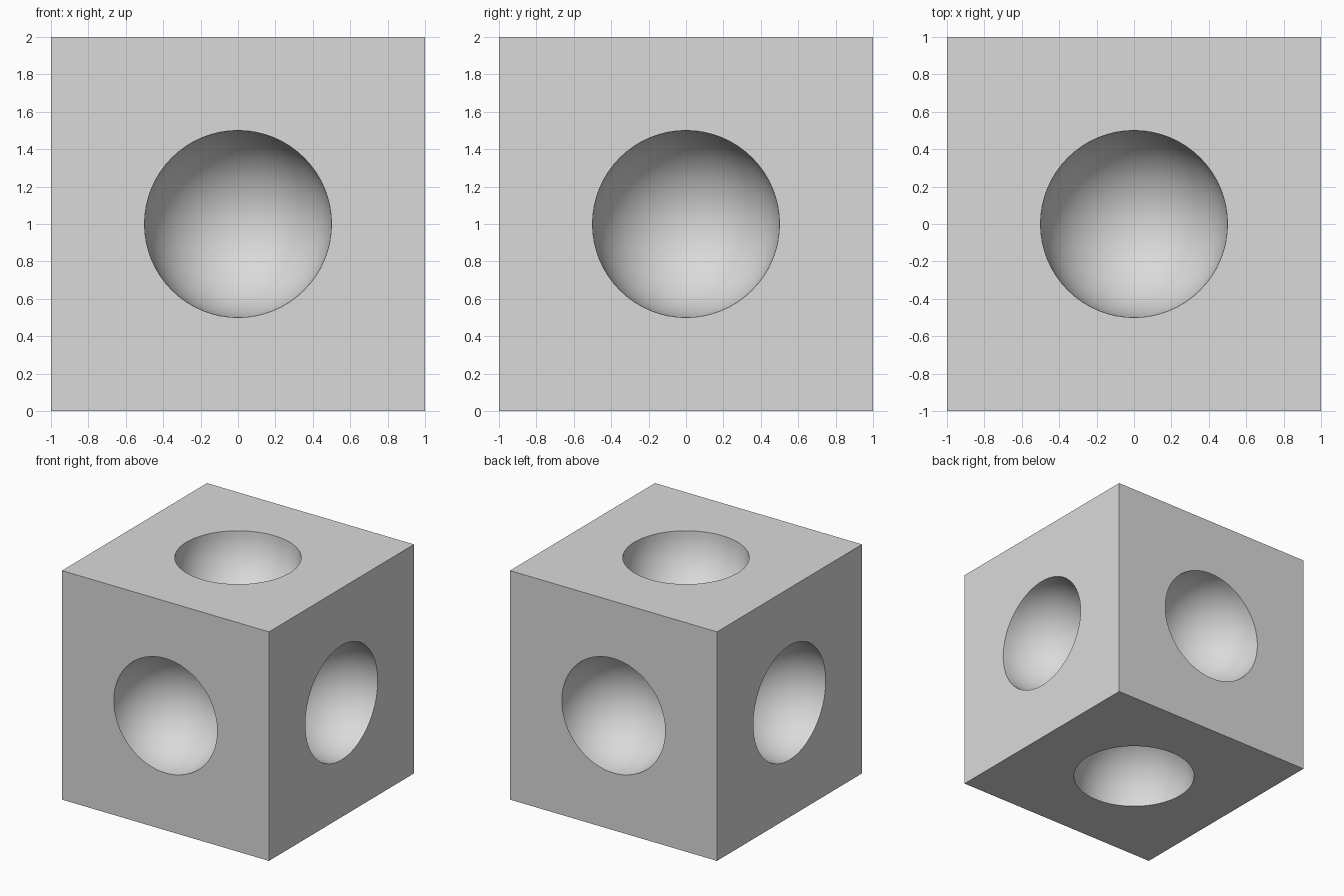
import bpy, bmesh, math
from mathutils import Matrix, Vector

if "Cube" in bpy.data.objects:
    bpy.data.objects.remove(bpy.data.objects["Cube"])

SEG, RINGS, RADIUS = 64, 16, 0.5

grey = bpy.data.materials.new("light grey")
grey.diffuse_color = (0.7, 0.7, 0.7, 1)
grey.use_nodes = True
grey.node_tree.nodes["Principled BSDF"].inputs["Base Color"].default_value = grey.diffuse_color

bm = bmesh.new()


def bridge(a, b):
    for i in range(SEG):
        j = (i + 1) % SEG
        bm.faces.new((a[i], a[j], b[j], b[i]))


def dimpled_side(rot):
    """One cube side at local z = 1 with a hemispherical hollow."""
    def vert(x, y, z):
        return bm.verts.new(rot @ Vector((x, y, z)))

    dirs = [(math.cos(2 * math.pi * i / SEG), math.sin(2 * math.pi * i / SEG))
            for i in range(SEG)]
    # square border, then rings from the rim down to the bottom of the hollow
    prev = [vert(c / max(abs(c), abs(s)), s / max(abs(c), abs(s)), 1)
            for c, s in dirs]
    for k in range(RINGS):
        t = math.pi / 2 * k / RINGS
        r, z = RADIUS * math.cos(t), 1 - RADIUS * math.sin(t)
        ring = [vert(c * r, s * r, z) for c, s in dirs]
        bridge(prev, ring)
        prev = ring
    pole = vert(0, 0, 1 - RADIUS)
    for i in range(SEG):
        bm.faces.new((prev[i], prev[(i + 1) % SEG], pole))


# top, four sides and bottom
for q in range(4):
    dimpled_side(Matrix.Rotation(q * math.pi / 2, 3, 'X'))
for a in (-1, 1):
    dimpled_side(Matrix.Rotation(a * math.pi / 2, 3, 'Y'))

bmesh.ops.remove_doubles(bm, verts=bm.verts[:], dist=1e-4)
bmesh.ops.recalc_face_normals(bm, faces=bm.faces[:])
bmesh.ops.translate(bm, verts=bm.verts[:], vec=(0, 0, 1))

mesh = bpy.data.meshes.new("dimpled_cube")
bm.to_mesh(mesh)
bm.free()
mesh.materials.append(grey)
cube = bpy.data.objects.new("dimpled_cube", mesh)
bpy.context.collection.objects.link(cube)

# smooth hollows, sharp rims and cube edges
bpy.context.view_layer.objects.active = cube
cube.select_set(True)
bpy.ops.object.shade_smooth_by_angle(angle=math.radians(30))
